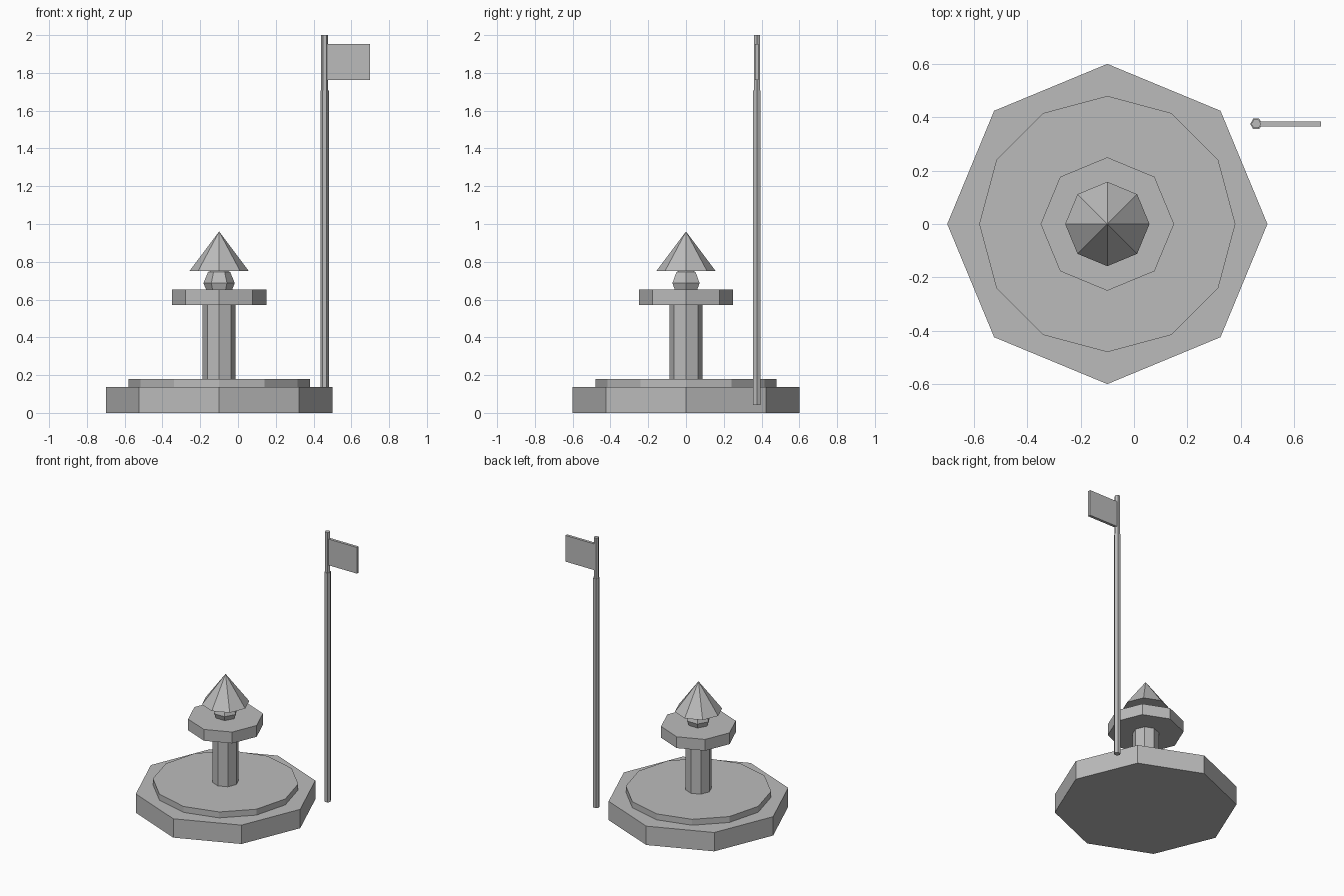
import bpy, bmesh, math
from mathutils import Matrix

if "Cube" in bpy.data.objects:
    bpy.data.objects.remove(bpy.data.objects["Cube"])

stone = bpy.data.materials.new("plain grey")
stone.diffuse_color = (0.5, 0.5, 0.5, 1.0)
stone.use_nodes = True
stone.node_tree.nodes["Principled BSDF"].inputs["Base Color"].default_value = stone.diffuse_color

FX = -0.1                  # fountain axis
PX, PY = 0.458, 0.375      # flagpole axis


def finish(name, bm):
    bmesh.ops.recalc_face_normals(bm, faces=bm.faces)
    me = bpy.data.meshes.new(name)
    bm.to_mesh(me)
    bm.free()
    me.materials.append(stone)
    ob = bpy.data.objects.new(name, me)
    bpy.context.collection.objects.link(ob)
    return ob


def lathe(name, x, y, sides, rings):
    """Flat-sided solid from (radius, z) rings, first corner on +x."""
    bm = bmesh.new()
    loops = []
    for r, z in rings:
        if r == 0:
            loops.append([bm.verts.new((x, y, z))] * sides)
        else:
            loops.append([bm.verts.new((x + r * math.cos(math.tau * i / sides),
                                        y + r * math.sin(math.tau * i / sides), z))
                          for i in range(sides)])
    for a, b in zip(loops, loops[1:]):
        for i in range(sides):
            j = (i + 1) % sides
            bm.faces.new(list(dict.fromkeys((a[i], a[j], b[j], b[i]))))
    for (r, z), loop in ((rings[0], loops[0]), (rings[-1], loops[-1])):
        if r > 0:
            bm.faces.new(loop)
    return finish(name, bm)


# Fountain, from the ground up
lathe("base_slab", FX, 0, 8, [(0.60, 0), (0.60, 0.137)])
lathe("water_disc", FX, 0, 12, [(0.48, 0.10), (0.48, 0.18)])
lathe("column", FX, 0, 8, [(0.088, 0.15), (0.088, 0.60)])
lathe("upper_basin", FX, 0, 8, [(0.25, 0.57), (0.25, 0.652)])

# Low-poly ball under the cap
R, C = 0.083, 0.687
lathe("ball", FX, 0, 6, [(R * math.sin(a) if 0 < k < 4 else 0, C - R * math.cos(a))
                         for k, a in ((k, k * math.pi / 4) for k in range(5))])
lathe("cone_cap", FX, 0, 8, [(0.158, 0.75), (0, 0.96)])

# Flagpole in two thicknesses
lathe("lower_pole", PX, PY, 6, [(0.0225, 0.042), (0.0225, 1.707)])
lathe("upper_pole", PX, PY, 6, [(0.0185, 1.69), (0.0185, 2.0)])

# Flag
bm = bmesh.new()
x0, x1, z0, z1 = 0.465, 0.70, 1.762, 1.952
bmesh.ops.create_cube(bm, size=1, matrix=Matrix.Translation(((x0 + x1) / 2, PY, (z0 + z1) / 2))
                      @ Matrix.Diagonal((x1 - x0, 0.02, z1 - z0, 1)))
finish("flag", bm)
